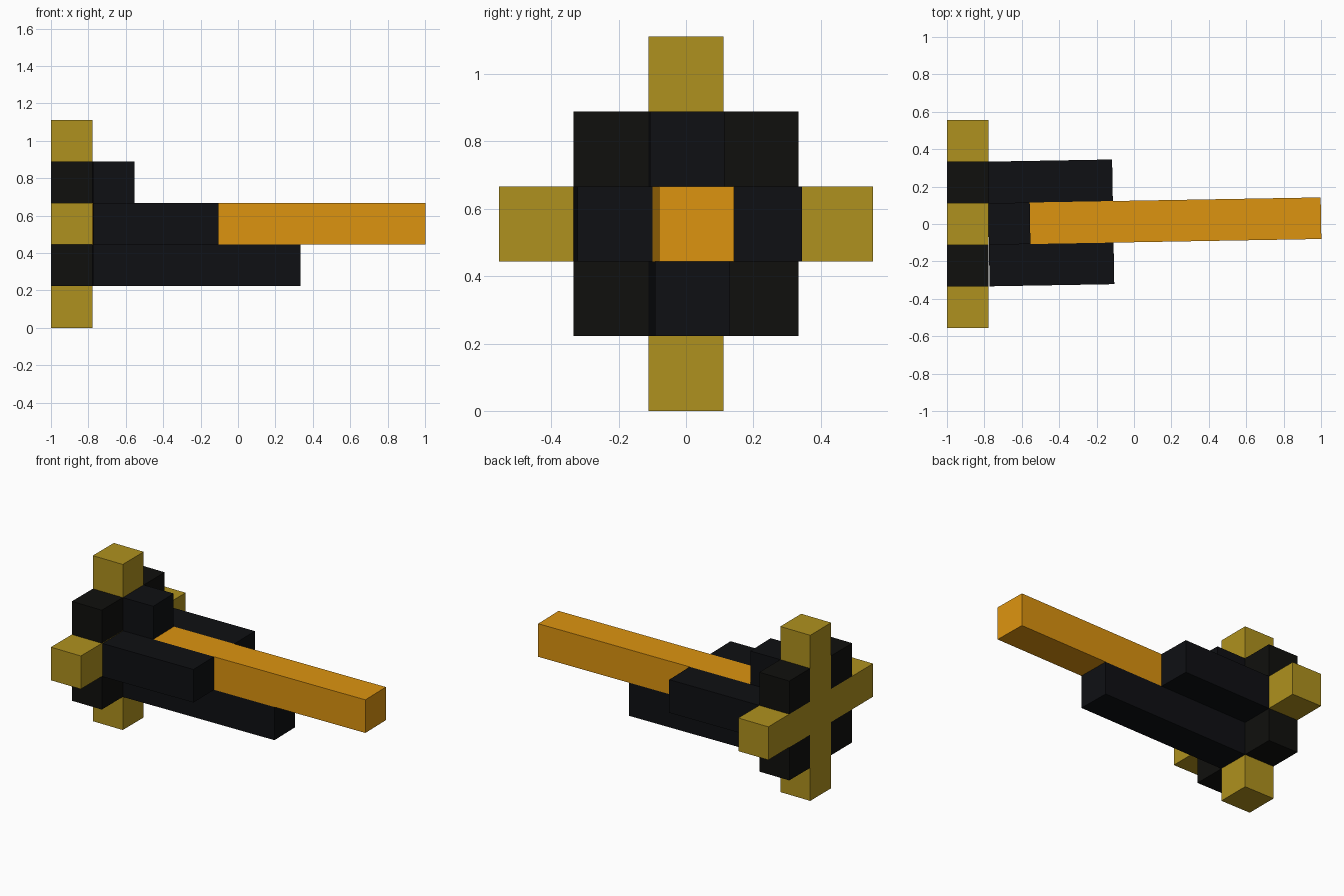
import bpy
import math
from mathutils import Matrix, Vector

if "Cube" in bpy.data.objects:
    bpy.data.objects.remove(bpy.data.objects["Cube"])

U = 2 / 9                    # one grid cell of the blocky model
MID_Z = 2.5 * U              # height of the barrel axis
BACK = -1.0                  # rear face
FACE = BACK + U              # plane where the rods meet the back plate
YAW = math.radians(1.0)      # slight swing of the rods


def material(name, color):
    mat = bpy.data.materials.new(name)
    mat.diffuse_color = (*color, 1)
    mat.use_nodes = True
    mat.node_tree.nodes["Principled BSDF"].inputs["Base Color"].default_value = mat.diffuse_color
    return mat


gold = material("gold", (0.43, 0.285, 0.013))
orange = material("orange", (0.72, 0.295, 0.005))
black = material("black", (0.005, 0.005, 0.004))
blue_black = material("blue_black", (0.0045, 0.005, 0.0065))


def box(name, x, length, y, z, width, height, mat, yaw=0.0):
    """Box from x forward; y, z and sizes in cells relative to the axis."""
    bpy.ops.mesh.primitive_cube_add(size=1)
    ob = bpy.context.object
    ob.name = name
    size = Matrix.Diagonal((length * U, width * U, height * U, 1))
    place = Matrix.Translation((x + length * U / 2, y * U, MID_Z + z * U))
    pivot = Vector((FACE, 0, 0))
    turn = Matrix.Translation(pivot) @ Matrix.Rotation(yaw, 4, "Z") @ Matrix.Translation(-pivot)
    ob.data.transform(turn @ place @ size)
    ob.data.materials.append(mat)
    return ob


# Gold cross: one upright and two side arms
box("cross_upright", BACK, 1, 0, 0, 1, 5, gold)
for side, s in (("right", -1), ("left", 1)):
    box(f"cross_arm_{side}", BACK, 1, s * 1.5, 0, 2, 1, gold)

    # Black cubes filling the inner corners of the cross
    for level, v in (("lower", -1), ("upper", 1)):
        box(f"corner_{level}_{side}", BACK, 1, s, v, 1, 1, black)

    # Side rods
    box(f"side_rod_{side}", FACE, 3, s, 0, 1, 1, blue_black, YAW)

# Short top rod, long bottom rod and the orange centre rod
box("top_rod", FACE, 1, 0, 1, 1, 1, blue_black, YAW)
box("bottom_rod", FACE, 5, 0, -1, 1, 1, blue_black, YAW)
box("centre_rod", FACE, 8, 0, 0, 1, 1, orange, YAW)
